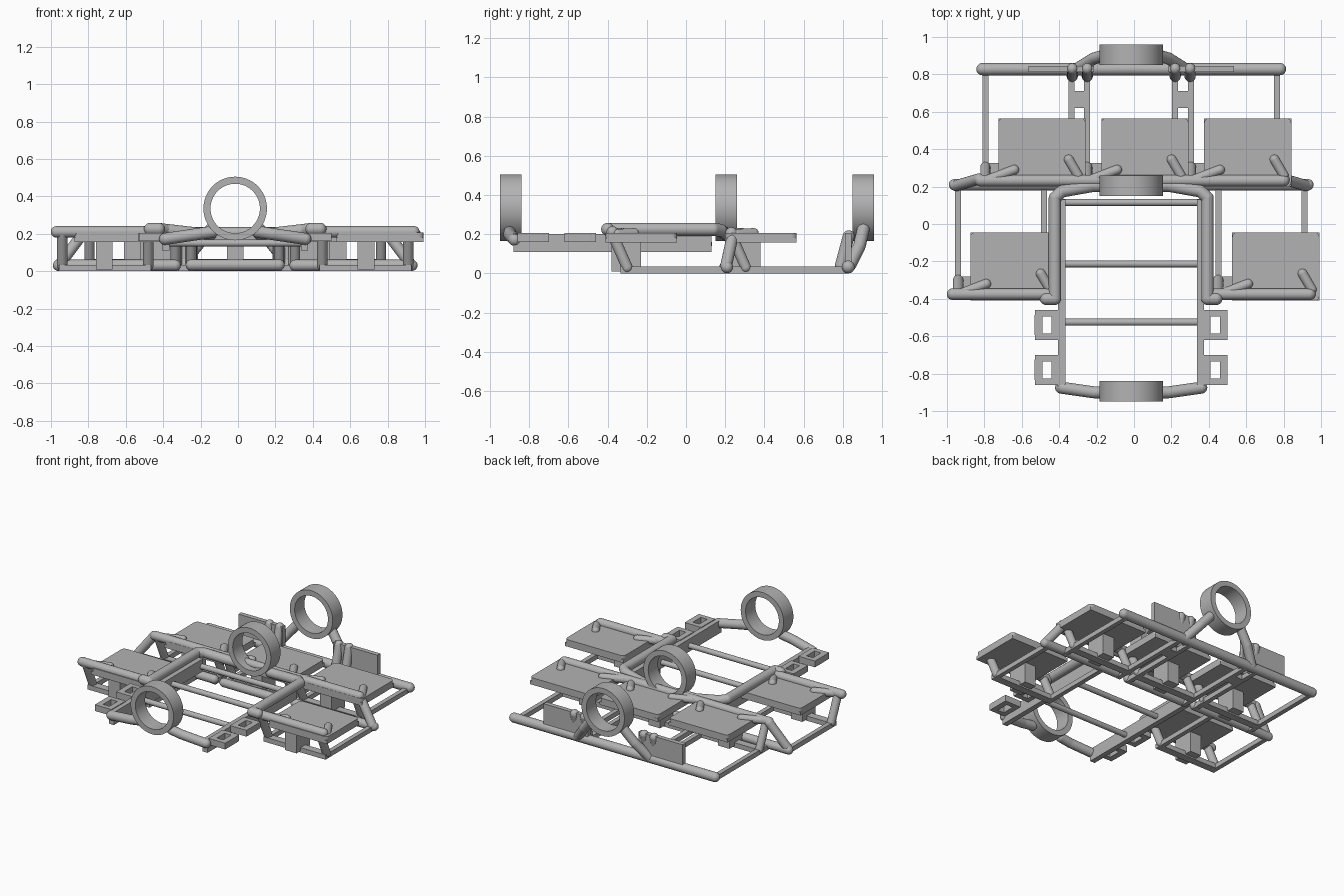
import bpy, bmesh, math
from mathutils import Vector

if "Cube" in bpy.data.objects:
    bpy.data.objects.remove(bpy.data.objects["Cube"])

CX = -0.015  # symmetry line of the frame

metal = bpy.data.materials.new("grey_metal")
metal.diffuse_color = (0.45, 0.45, 0.45, 1)
metal.use_nodes = True
metal.node_tree.nodes["Principled BSDF"].inputs["Base Color"].default_value = metal.diffuse_color


def finish(name, bm, smooth=False):
    bmesh.ops.recalc_face_normals(bm, faces=bm.faces)
    me = bpy.data.meshes.new(name)
    bm.to_mesh(me)
    bm.free()
    ob = bpy.data.objects.new(name, me)
    bpy.context.collection.objects.link(ob)
    me.materials.append(metal)
    if smooth:
        bpy.ops.object.select_all(action='DESELECT')
        bpy.context.view_layer.objects.active = ob
        ob.select_set(True)
        bpy.ops.object.shade_smooth_by_angle(angle=math.radians(40))
    return ob


def box(name, x0, x1, y0, y1, z0, z1, bevel=0):
    """Box from its limits, optionally with rounded upright corners."""
    bm = bmesh.new()
    bmesh.ops.create_cube(bm, size=1)
    for v in bm.verts:
        v.co = ((x0 + x1) / 2 + v.co.x * (x1 - x0),
                (y0 + y1) / 2 + v.co.y * (y1 - y0),
                (z0 + z1) / 2 + v.co.z * (z1 - z0))
    if bevel:
        up = [e for e in bm.edges
              if abs((e.verts[0].co - e.verts[1].co).z) > 0.9 * (z1 - z0)]
        bmesh.ops.bevel(bm, geom=up, offset=bevel, segments=4, profile=0.5,
                        affect='EDGES')
    return finish(name, bm)


def tube(name, points, r):
    """Round bar through the points, with ball joints and rounded ends."""
    bm = bmesh.new()
    pts = [Vector(p) for p in points]
    for p in pts:
        s = bmesh.ops.create_uvsphere(bm, u_segments=20, v_segments=10, radius=r)
        bmesh.ops.translate(bm, verts=s['verts'], vec=p)
    for a, b in zip(pts, pts[1:]):
        d = b - a
        c = bmesh.ops.create_cone(bm, segments=20, radius1=r, radius2=r,
                                  depth=d.length, cap_ends=False)
        m = d.to_track_quat('Z', 'Y').to_matrix().to_4x4()
        m.translation = (a + b) / 2
        bmesh.ops.transform(bm, matrix=m, verts=c['verts'])
    return finish(name, bm, True)


def ring(name, y, half, ro=0.17, ri=0.132, z=0.335, n=64):
    """Open hoop with its axis along y."""
    bm = bmesh.new()
    section = [(ri, -half), (ro, -half), (ro, half), (ri, half)]
    loops = []
    for i in range(n):
        a = 2 * math.pi * i / n
        loops.append([bm.verts.new((CX + r * math.cos(a), y + h,
                                    z + r * math.sin(a))) for r, h in section])
    for i in range(n):
        p, q = loops[i], loops[(i + 1) % n]
        for j in range(4):
            k = (j + 1) % 4
            bm.faces.new((p[j], p[k], q[k], q[j]))
    return finish(name, bm, True)


# Three hoops
for name, y in (("front_hoop", -0.895), ("middle_hoop", 0.205), ("rear_hoop", 0.905)):
    ring(name, y, 0.055)

for s, side in ((-1, "left"), (1, "right")):
    def X(x):
        return CX + s * x

    def sbox(name, xa, xb, *rest):
        a, b = sorted((X(xa), X(xb)))
        return box(side + "_" + name, a, b, *rest)

    # Front tray: deep side rail, bent front tube, rectangular side loops
    sbox("tray_rail", 0.352, 0.39, -0.88, 0.13, 0.11, 0.2)
    tube(side + "_front_arm", [(X(0.375), -0.875, 0.172), (X(0.2), -0.9, 0.198),
                               (X(0.12), -0.9, 0.21)], 0.032)
    for y0 in (-0.86, -0.62):
        sbox("loop_near", 0.385, 0.515, y0, y0 + 0.035, 0.16, 0.205)
        sbox("loop_far", 0.385, 0.515, y0 + 0.125, y0 + 0.16, 0.16, 0.205)
        sbox("loop_outer", 0.475, 0.516, y0 + 0.015, y0 + 0.145, 0.16, 0.205, 0.012)
        sbox("loop_inner", 0.385, 0.425, y0, y0 + 0.16, 0.16, 0.205)

    # Long upper tube that turns in to the middle hoop
    tube(side + "_long_tube", [(X(0.455), -0.4, 0.225), (X(0.408), -0.4, 0.225),
                               (X(0.408), 0.14, 0.225), (X(0.37), 0.175, 0.22),
                               (X(0.2), 0.205, 0.2), (X(0.13), 0.205, 0.2)], 0.033)

    # Rear hoop braces, paired uprights and back panel
    tube(side + "_rear_brace", [(X(0.28), 0.835, 0.04), (X(0.2), 0.885, 0.14),
                                (X(0.13), 0.905, 0.225)], 0.032)
    for x in (0.235, 0.315):
        tube(side + "_upright", [(X(x), 0.79, 0.04), (X(x), 0.83, 0.19)], 0.03)
    sbox("back_panel", 0.2, 0.55, 0.812, 0.845, 0.05, 0.205)

    # Front seat bay: top tube, legs, base rails
    tube(side + "_front_bar", [(X(0.43), -0.375, 0.21), (X(0.955), -0.375, 0.21)], 0.031)
    for x in (0.465, 0.925):
        tube(side + "_front_leg", [(X(x), -0.375, 0.2), (X(x), -0.3, 0.03)], 0.028)
        sbox("front_base_rail", x - 0.015, x + 0.017, -0.335, 0.21, 0, 0.034)
    sbox("front_base_cross", 0.45, 0.94, -0.335, -0.28, 0, 0.034)

    # Rear seat bay: lower bar, slanted outer leg, base rails with bridge
    tube(side + "_lower_bar", [(X(0.32), 0.21, 0.031), (X(0.945), 0.21, 0.031)], 0.03)
    tube(side + "_outer_leg", [(X(0.815), 0.24, 0.2), (X(0.935), 0.205, 0.04)], 0.03)
    for x in (0.235, 0.32, 0.78):
        tube(side + "_rear_leg", [(X(x), 0.23, 0.2), (X(x), 0.305, 0.03)], 0.027)
        sbox("rear_base_rail", x - 0.016, x + 0.016, 0.2, 0.83, 0, 0.034)
    sbox("base_bridge", 0.23, 0.32, 0.62, 0.71, 0, 0.034)
    sbox("base_cross", 0.3, 0.79, 0.27, 0.325, 0, 0.034)

# Tray cross rods
for i, y in enumerate((-0.525, -0.213, 0.115)):
    tube("tray_rod", [(CX - 0.36, y, 0.15), (CX + 0.36, y, 0.15)], 0.019)

# Cross bars in the rear half
tube("rear_lower_bar", [(-0.81, 0.828, 0.033), (0.78, 0.828, 0.033)], 0.033)
tube("centre_lower_bar", [(-0.25, 0.2, 0.033), (0.22, 0.2, 0.033)], 0.03)
tube("rear_seat_bar", [(-0.82, 0.232, 0.205), (0.8, 0.232, 0.205)], 0.031)
box("centre_base_cross", -0.25, 0.22, 0.27, 0.325, 0, 0.034)

# Seats: rounded pan, lower pan, pedestal and two bolsters
for x0, y0 in ((-0.875, -0.41), (0.525, -0.41),
               (-0.725, 0.2), (-0.175, 0.2), (0.375, 0.2)):
    x1 = x0 + 0.466
    box("seat_pan", x0, x1, y0, y0 + 0.365, 0.18, 0.207, 0.025)
    box("seat_underside", x0, x1, y0, y0 + 0.365, 0.157, 0.181)
    px = x0 + 0.115
    box("seat_pedestal", px, px + 0.09, y0 + 0.03, y0 + 0.18, 0.01, 0.16)
    tube("left_bolster", [(x0 - 0.06, y0 + 0.035, 0.205),
                          (x0 + 0.085, y0 + 0.09, 0.205)], 0.026)
    tube("right_bolster", [(x1 - 0.04, y0 + 0.06, 0.2),
                           (x1 - 0.09, y0 + 0.145, 0.205)], 0.026)
